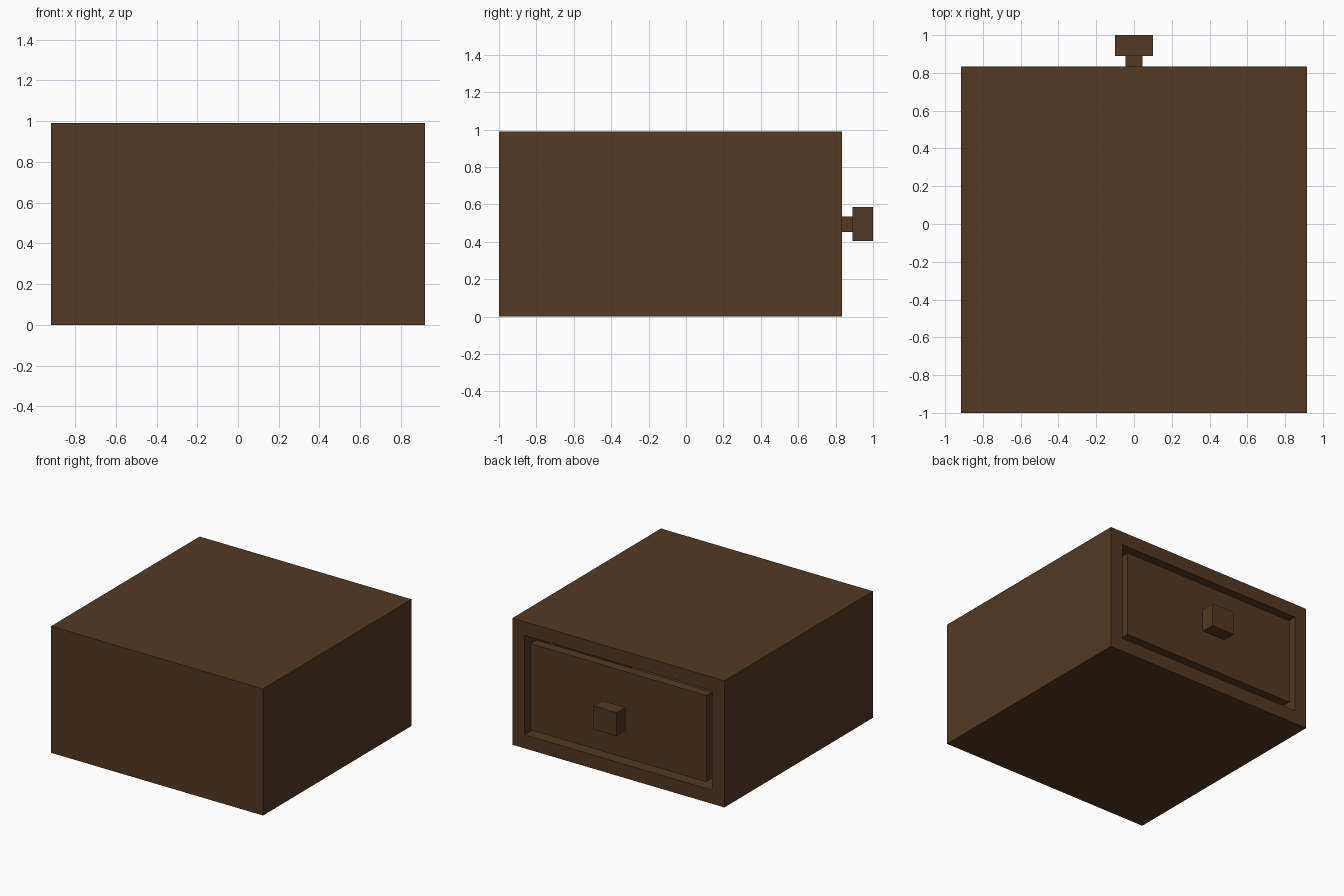
import bpy, bmesh
from mathutils import Vector

if "Cube" in bpy.data.objects:
    bpy.data.objects.remove(bpy.data.objects["Cube"])

wood = bpy.data.materials.new("dark brown wood")
wood.diffuse_color = (0.085, 0.041, 0.017, 1)
wood.use_nodes = True
wood.node_tree.nodes["Principled BSDF"].inputs["Base Color"].default_value = wood.diffuse_color


def box(name, lo, hi, pocket=None):
    """Axis-aligned box; pocket = (direction, rim, depth) hollows one face."""
    lo, hi = Vector(lo), Vector(hi)
    bm = bmesh.new()
    bmesh.ops.create_cube(bm, size=1)
    for v in bm.verts:
        v.co = Vector([(lo[i] + hi[i]) / 2 + v.co[i] * (hi[i] - lo[i]) for i in range(3)])
    bm.normal_update()
    if pocket:
        direction, rim, depth = Vector(pocket[0]), pocket[1], pocket[2]
        face = max(bm.faces, key=lambda f: f.normal.dot(direction))
        bmesh.ops.inset_region(bm, faces=[face], thickness=rim)
        # push the inner face inward on new side walls
        res = bmesh.ops.extrude_face_region(bm, geom=[face])
        verts = [g for g in res["geom"] if isinstance(g, bmesh.types.BMVert)]
        bmesh.ops.translate(bm, verts=verts, vec=-direction * depth)
        if face.is_valid:
            bmesh.ops.delete(bm, geom=[face], context="FACES_ONLY")
        bmesh.ops.recalc_face_normals(bm, faces=bm.faces[:])
    me = bpy.data.meshes.new(name)
    bm.to_mesh(me)
    bm.free()
    me.materials.append(wood)
    ob = bpy.data.objects.new(name, me)
    bpy.context.collection.objects.link(ob)
    return ob


# cabinet body with an opening in its back (+y) side
box("cabinet_body", (-0.917, -1, 0), (0.917, 0.835, 0.99), ((0, 1, 0), 0.15, 1.68))

# drawer: flush front panel with a fine gap, and an open-topped tray behind
box("drawer_front", (-0.76, 0.76, 0.157), (0.76, 0.835, 0.833))
box("drawer_tray", (-0.74, -0.8, 0.157), (0.74, 0.76, 0.76), ((0, 0, 1), 0.06, 0.54))

# square knob
box("knob_stem", (-0.046, 0.83, 0.453), (0.046, 0.89, 0.535))
box("knob_head", (-0.101, 0.89, 0.403), (0.101, 1.0, 0.585))
